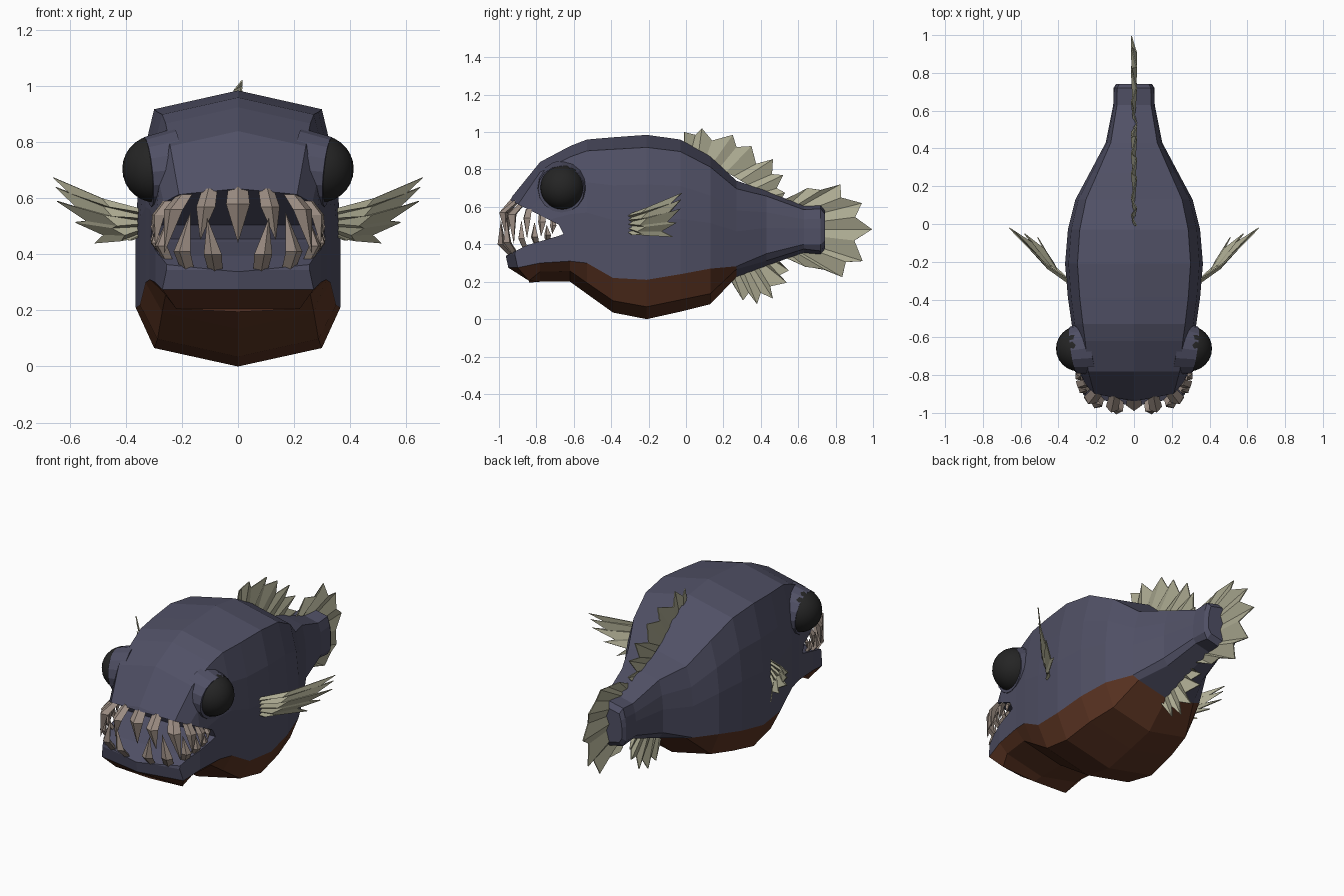
import bpy, bmesh, math
from mathutils import Vector

if "Cube" in bpy.data.objects:
    bpy.data.objects.remove(bpy.data.objects["Cube"])


def material(name, rgb):
    m = bpy.data.materials.new(name)
    m.diffuse_color = (*rgb, 1)
    m.use_nodes = True
    m.node_tree.nodes["Principled BSDF"].inputs["Base Color"].default_value = m.diffuse_color
    return m


SKIN = material("slate_skin", (0.08, 0.08, 0.13))
BELLY = material("brown_belly", (0.105, 0.034, 0.016))
FIN = material("pale_fin", (0.42, 0.41, 0.29))
TOOTH = material("dull_tooth", (0.33, 0.265, 0.225))
EYE = material("black_eye", (0.018, 0.018, 0.018))


def make(name, verts, faces, mats, belly=()):
    me = bpy.data.meshes.new(name)
    me.from_pydata([tuple(v) for v in verts], [], faces)
    for m in mats:
        me.materials.append(m)
    for i in belly:
        me.polygons[i].material_index = 1
    bm = bmesh.new()
    bm.from_mesh(me)
    bmesh.ops.recalc_face_normals(bm, faces=bm.faces)
    bm.to_mesh(me)
    bm.free()
    ob = bpy.data.objects.new(name, me)
    bpy.context.collection.objects.link(ob)
    return ob


# Body: half cross-sections from the back ridge down to the keel
def half_ring(y, zt, zd, w, zb):
    k = w / 0.36
    zs, zc = zt - 0.066 * k, zd + 0.065 * k
    zb = max(zb, zc + 0.015)
    h = zs - zb
    return [(0, y, zt), (0.82 * w, y, zs), (0.95 * w, y, zs - 0.28 * h),
            (w, y, zs - 0.55 * h), (w, y, zb), (0.82 * w, y, zc), (0, y, zd)]


STATIONS = [  # y, ridge z, keel z, half width, belly line z
    (-0.78, 0.84, 0.20, 0.295, 0.30), (-0.62, 0.925, 0.20, 0.315, 0.31),
    (-0.53, 0.96, 0.135, 0.33, 0.30), (-0.39, 0.972, 0.035, 0.35, 0.22),
    (-0.21, 0.985, 0.0, 0.365, 0.21), (-0.03, 0.96, 0.04, 0.35, 0.24),
    (0.13, 0.87, 0.08, 0.31, 0.27), (0.27, 0.74, 0.225, 0.235, 0.24),
    (0.43, 0.685, 0.285, 0.15, 0.35), (0.63, 0.605, 0.355, 0.11, 0.4),
    (0.72, 0.61, 0.345, 0.108, 0.4), (0.742, 0.58, 0.375, 0.095, 0.42)]
FRONT = [(0, -0.93, 0.655), (0.21, -0.9, 0.61), (0.25, -0.89, 0.52),
         (0.255, -0.915, 0.345), (0.27, -0.90, 0.275), (0.22, -0.84, 0.205), (0, -0.84, 0.195)]
halves = [FRONT] + [half_ring(*s) for s in STATIONS]
verts, faces, belly = [], [], []
for h in halves:
    verts += h + [(-x, y, z) for x, y, z in h[5:0:-1]]
for r in range(len(halves) - 1):
    for i in range(12):
        a, b = r * 12 + i, r * 12 + (i + 1) % 12
        if 4 <= i <= 7 and r < 8:
            belly.append(len(faces))
        faces.append((a, b, b + 12, a + 12))
# Snout and tail caps with a middle column
for o, push in ((0, -0.05), ((len(halves) - 1) * 12, 0.0)):
    mid = [o]
    for i in range(1, 6):
        x, y, z = verts[o + i]
        mid.append(len(verts))
        verts.append((0, y + (push if i < 5 else 0), z))
    mid.append(o + 6)
    for i in range(6):
        for p, q in ((o + i, o + i + 1), (o + (12 - i) % 12, o + 11 - i)):
            if o == 0 and i >= 4:
                belly.append(len(faces))
            faces.append(tuple(dict.fromkeys((mid[i], p, q, mid[i + 1]))))
body = make("body", verts, faces, [SKIN, BELLY], belly)

# Mouth: wedge cut right across the head
PROFILE = [(-0.655, 0.455), (-0.68, 0.505), (-0.93, 0.63), (-1.1, 0.71),
           (-1.1, 0.29), (-0.97, 0.335), (-0.85, 0.395), (-0.68, 0.445)]
n = len(PROFILE)
cutter = make("mouth_cutter", [(s, y, z) for s in (-0.6, 0.6) for y, z in PROFILE],
              [tuple(range(n)), tuple(range(n, 2 * n))] +
              [(i, (i + 1) % n, (i + 1) % n + n, i + n) for i in range(n)], [SKIN])
cutter.hide_render = True
mod = body.modifiers.new("mouth", "BOOLEAN")
mod.operation, mod.solver, mod.object = "DIFFERENCE", "EXACT", cutter
bpy.context.view_layer.objects.active = body
bpy.ops.object.modifier_apply(modifier="mouth")
bpy.data.objects.remove(cutter)

# Eyes in tapered sockets
for s, side in ((1, "right"), (-1, "left")):
    bpy.ops.mesh.primitive_uv_sphere_add(segments=24, ring_count=14, radius=0.12,
                                         location=(s * 0.293, -0.66, 0.705))
    eye = bpy.context.object
    eye.name = side + "_eye"
    eye.data.materials.append(EYE)
    bpy.ops.object.shade_smooth()
    bpy.ops.mesh.primitive_cone_add(vertices=16, radius1=0.145, radius2=0.125, depth=0.11,
                                    location=(s * 0.268, -0.66, 0.70),
                                    rotation=(0, s * math.radians(96), s * math.radians(-8)))
    socket = bpy.context.object
    socket.name = side + "_eye_socket"
    socket.data.materials.append(SKIN)


def strip(name, rows):
    """Thin fin skin through rows of equally many points."""
    m = len(rows[0])
    f = [(r * m + i, r * m + i + 1, (r + 1) * m + i + 1, (r + 1) * m + i)
         for r in range(len(rows) - 1) for i in range(m - 1)]
    ob = make(name, [p for row in rows for p in row], f, [FIN])
    sol = ob.modifiers.new("thickness", "SOLIDIFY")
    sol.thickness, sol.offset = 0.006, 0
    return ob


# Jagged fins on the centre plane, lightly pleated
def centre_fin(name, start, end, rim):
    m = len(rim) - 1
    root = [Vector((0, *start)).lerp(Vector((0, *end)), i / m) for i in range(m + 1)]
    tips = [Vector((0.014 * (-1) ** i, y, z)) for i, (y, z) in enumerate(rim)]
    strip(name, [root, tips])


centre_fin("dorsal_fin", (-0.01, 0.92), (0.48, 0.63),
           [(-0.01, 1.0), (0.05, 0.985), (0.085, 1.02), (0.14, 0.955), (0.25, 0.985),
            (0.27, 0.92), (0.35, 0.925), (0.375, 0.83), (0.465, 0.855), (0.46, 0.775),
            (0.52, 0.77), (0.485, 0.70), (0.53, 0.675), (0.5, 0.63)])
centre_fin("anal_fin", (0.22, 0.25), (0.48, 0.33),
           [(0.25, 0.19), (0.305, 0.10), (0.335, 0.14), (0.38, 0.08), (0.40, 0.14),
            (0.465, 0.11), (0.45, 0.175), (0.54, 0.195), (0.50, 0.235), (0.55, 0.26), (0.5, 0.3)])
centre_fin("tail_fin", (0.52, 0.60), (0.52, 0.36),
           [(0.53, 0.64), (0.65, 0.70), (0.72, 0.69), (0.825, 0.72), (0.83, 0.65),
            (0.94, 0.62), (0.905, 0.545), (0.995, 0.48), (0.90, 0.42), (0.945, 0.31),
            (0.855, 0.305), (0.835, 0.225), (0.74, 0.265), (0.64, 0.28), (0.53, 0.33)])

# Pleated side fins
RIM = [(0.66, -0.03, 0.675), (0.60, -0.07, 0.62), (0.65, -0.035, 0.64), (0.58, -0.08, 0.57),
       (0.645, -0.04, 0.59), (0.54, -0.09, 0.52), (0.58, -0.06, 0.515), (0.48, -0.12, 0.47),
       (0.51, -0.08, 0.44), (0.43, -0.19, 0.455)]
for s, side in ((1, "right"), (-1, "left")):
    rows = []
    for t in (0, 0.45, 1):
        row = []
        for i, tip in enumerate(RIM):
            p = Vector((0.34, -0.31, 0.56 - 0.01 * i)).lerp(Vector(tip), t)
            bow = 4 * t * (1 - t)
            p += Vector((0, -0.025 * bow + 0.009 * (-1) ** i, -0.012 * bow))
            row.append((s * p.x, p.y, p.z))
        rows.append(row)
    strip(side + "_side_fin", rows)


# Teeth: four-sided bent spikes
def tooth(name, base, bend, tip, width):
    base, bend, tip = Vector(base), Vector(bend), Vector(tip)
    out = Vector((base.x * 0.6, base.y + 0.66, 0)).normalized()
    across = Vector((-out.y, out.x, 0))
    vs = [c + d * width * k for c, k in ((base, 0.8), (bend, 1.0))
          for d in (across * 0.5, out * 0.35, across * -0.5, out * -0.35)] + [tip]
    fs = [(3, 2, 1, 0)]
    for i in range(4):
        j = (i + 1) % 4
        fs += [(i, j, j + 4, i + 4), (i + 4, j + 4, 8)]
    make(name, vs, fs, [TOOTH])


tooth("upper_tooth_middle", (0, -0.91, 0.645), (0, -0.96, 0.58), (0, -0.95, 0.44), 0.085)
TEETH = [  # base, bend, tip, width
    ("upper", (0.10, -0.90, 0.635), (0.115, -0.975, 0.57), (0.135, -0.965, 0.45), 0.07),
    ("upper", (0.19, -0.88, 0.615), (0.23, -0.93, 0.56), (0.265, -0.92, 0.40), 0.075),
    ("upper", (0.25, -0.84, 0.59), (0.285, -0.85, 0.54), (0.295, -0.85, 0.43), 0.06),
    ("upper", (0.27, -0.77, 0.56), (0.295, -0.77, 0.52), (0.30, -0.775, 0.44), 0.05),
    ("upper", (0.28, -0.71, 0.53), (0.30, -0.71, 0.50), (0.30, -0.715, 0.455), 0.035),
    ("lower", (0.08, -0.93, 0.34), (0.09, -0.985, 0.40), (0.11, -0.99, 0.53), 0.065),
    ("lower", (0.18, -0.91, 0.345), (0.20, -0.955, 0.41), (0.17, -0.96, 0.55), 0.065),
    ("lower", (0.25, -0.86, 0.38), (0.275, -0.88, 0.43), (0.25, -0.88, 0.53), 0.055),
    ("lower", (0.27, -0.80, 0.405), (0.295, -0.81, 0.44), (0.285, -0.81, 0.52), 0.05),
    ("lower", (0.28, -0.74, 0.425), (0.30, -0.74, 0.45), (0.295, -0.745, 0.505), 0.04)]
for k, (row, base, bend, tip, width) in enumerate(TEETH):
    for s, side in ((1, "right"), (-1, "left")):
        pts = [(s * p[0], p[1], p[2]) for p in (base, bend, tip)]
        tooth(f"{row}_tooth_{side}_{k % 5 + 1}", *pts, width)
